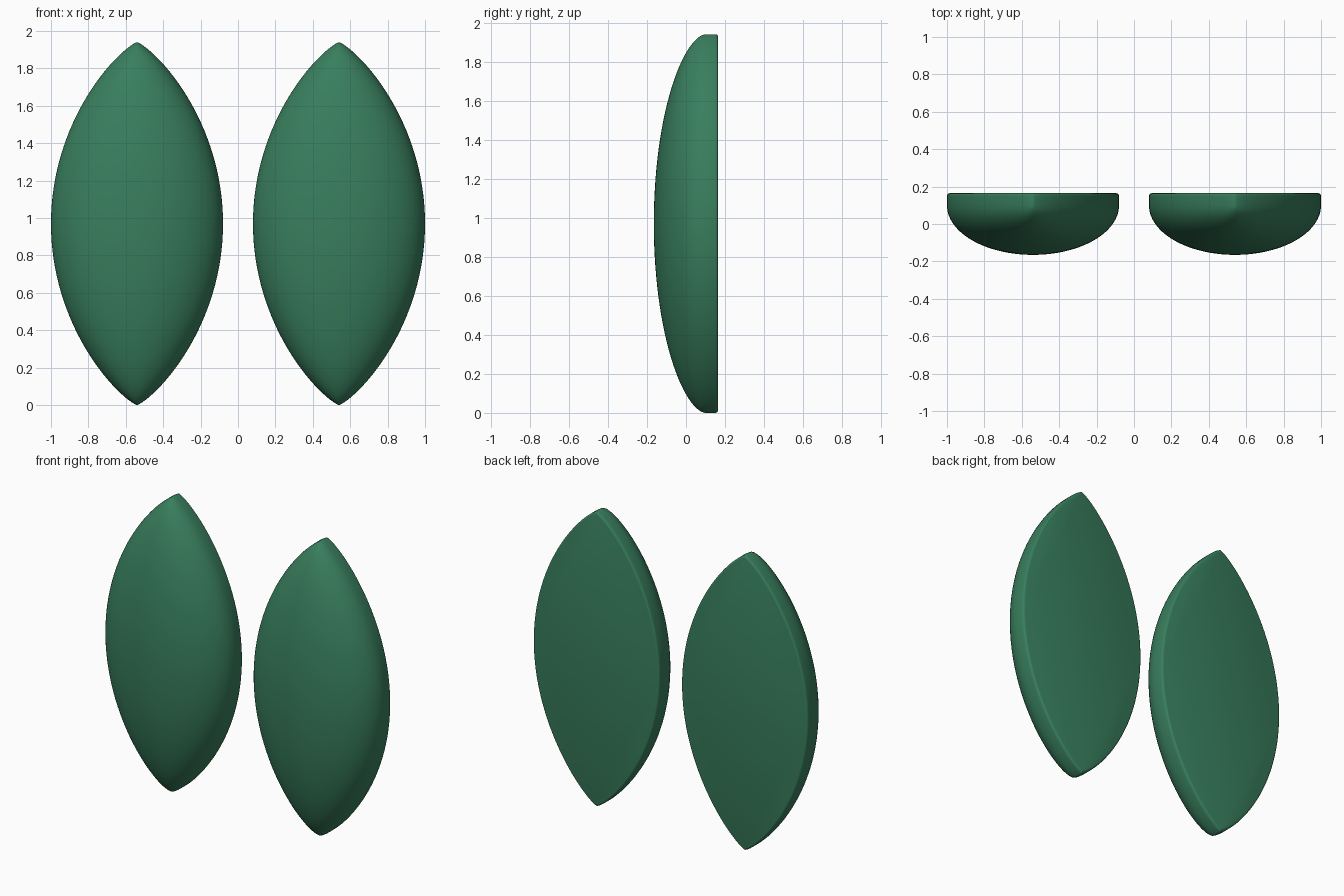
import bpy, bmesh, math

if "Cube" in bpy.data.objects:
    bpy.data.objects.remove(bpy.data.objects["Cube"])

HALF_W, HALF_H = 0.46, 0.97
CX, CZ = 0.54, 0.97
RIM_Y, BACK_Y, DOME = 0.10, 0.165, 0.265
SEGS, RINGS = 128, 28


def outline(i):
    # pointed-oval outline with slightly rounded tips
    t = 2 * math.pi * i / SEGS
    c = math.cos(t)
    return math.copysign(HALF_W * abs(c) ** 1.6, c), HALF_H * math.sin(t)


def dome_y(x, z):
    # each horizontal slice is half an ellipse
    k = max(0.0, 1 - (z / HALF_H) ** 2)
    w = HALF_W * k ** 0.8
    d = DOME * k ** 0.58
    f = max(0.0, 1 - (x / w) ** 2) if w > 1e-6 else 0
    return RIM_Y - d * math.sqrt(f)


def make_pad(name, cx, mat):
    bm = bmesh.new()
    rings = []
    pts = [outline(i) for i in range(SEGS)]
    # domed front
    for r in range(1, RINGS):
        s = math.sin(math.pi / 2 * r / RINGS)
        rings.append([bm.verts.new((cx + x * s, dome_y(x * s, z * s), CZ + z * s))
                      for x, z in pts])
    # straight rim, rounded into the flat back
    r = 0.015
    rim = [(0, RIM_Y)] + [(r * (1 - math.cos(a)), BACK_Y - r + r * math.sin(a))
                          for a in (0, math.pi / 6, math.pi / 3, math.pi / 2)]
    for inset, y in rim:
        kx, kz = 1 - inset / HALF_W, 1 - inset / HALF_H
        rings.append([bm.verts.new((cx + x * kx, y, CZ + z * kz)) for x, z in pts])
    for a, b in zip(rings, rings[1:]):
        for i in range(SEGS):
            j = (i + 1) % SEGS
            bm.faces.new((a[i], a[j], b[j], b[i]))
    # front pole and back face
    pole = bm.verts.new((cx, RIM_Y - DOME, CZ))
    for i in range(SEGS):
        bm.faces.new((pole, rings[0][(i + 1) % SEGS], rings[0][i]))
    bm.faces.new(rings[-1])
    bmesh.ops.recalc_face_normals(bm, faces=bm.faces)
    mesh = bpy.data.meshes.new(name)
    bm.to_mesh(mesh)
    bm.free()
    mesh.materials.append(mat)
    ob = bpy.data.objects.new(name, mesh)
    bpy.context.collection.objects.link(ob)
    bpy.ops.object.select_all(action='DESELECT')
    ob.select_set(True)
    bpy.context.view_layer.objects.active = ob
    bpy.ops.object.shade_smooth_by_angle(angle=math.radians(40))


green = bpy.data.materials.new("green")
green.diffuse_color = (0.04, 0.21, 0.11, 1)
green.use_nodes = True
green.node_tree.nodes["Principled BSDF"].inputs["Base Color"].default_value = green.diffuse_color
for side, sx in (("left", -1), ("right", 1)):
    make_pad(side + "_pad", sx * CX, green)
